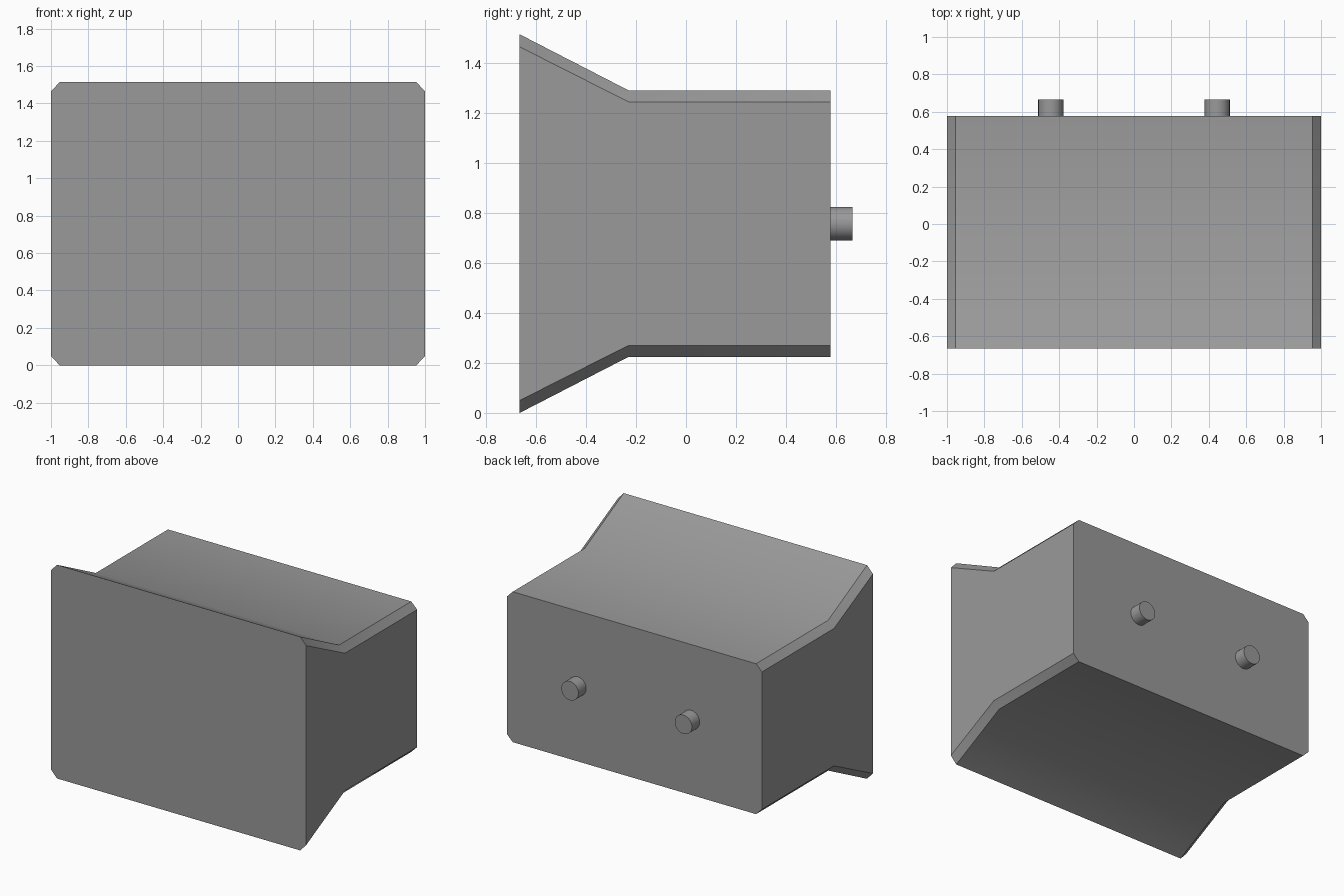
import bpy, bmesh, math

if "Cube" in bpy.data.objects:
    bpy.data.objects.remove(bpy.data.objects["Cube"])

grey = bpy.data.materials.new("mid grey")
grey.diffuse_color = (0.32, 0.32, 0.32, 1)
grey.use_nodes = True
grey.node_tree.nodes["Principled BSDF"].inputs["Base Color"].default_value = grey.diffuse_color

MID = 0.757  # height of the centre line


def finish(ob):
    ob.data.materials.append(grey)
    bpy.ops.object.select_all(action='DESELECT')
    ob.select_set(True)
    bpy.context.view_layer.objects.active = ob
    bpy.ops.object.shade_smooth_by_angle(angle=math.radians(30))


def section(bm, y, half_h, cut_z, half_w=1.0, cut_x=0.046):
    """Rectangle with clipped corners at depth y."""
    w, h = half_w, half_h
    corner = [(w, h - cut_z), (w - cut_x, h)]
    pts = corner + [(-x, z) for x, z in reversed(corner)]
    pts += [(-x, -z) for x, z in pts]
    return [bm.verts.new((x, y, MID + z)) for x, z in pts]


# Body: chamfered block flaring towards the front
bm = bmesh.new()
rings = [section(bm, -0.665, 0.757, 0.05),
         section(bm, -0.23, 0.533, 0.046),
         section(bm, 0.578, 0.533, 0.046)]
for a, b in zip(rings, rings[1:]):
    for i in range(8):
        j = (i + 1) % 8
        bm.faces.new((a[i], a[j], b[j], b[i]))
bm.faces.new(rings[0])
bm.faces.new(rings[-1])
bmesh.ops.recalc_face_normals(bm, faces=bm.faces)
mesh = bpy.data.meshes.new("body")
bm.to_mesh(mesh)
bm.free()
body = bpy.data.objects.new("body", mesh)
bpy.context.collection.objects.link(body)
finish(body)

# Two round pegs on the back
for side, x in (("left", -0.445), ("right", 0.445)):
    bpy.ops.mesh.primitive_cylinder_add(vertices=32, radius=0.067, depth=0.107,
                                        location=(x, 0.6115, MID),
                                        rotation=(math.pi / 2, 0, 0))
    peg = bpy.context.object
    peg.name = "peg_" + side
    finish(peg)
